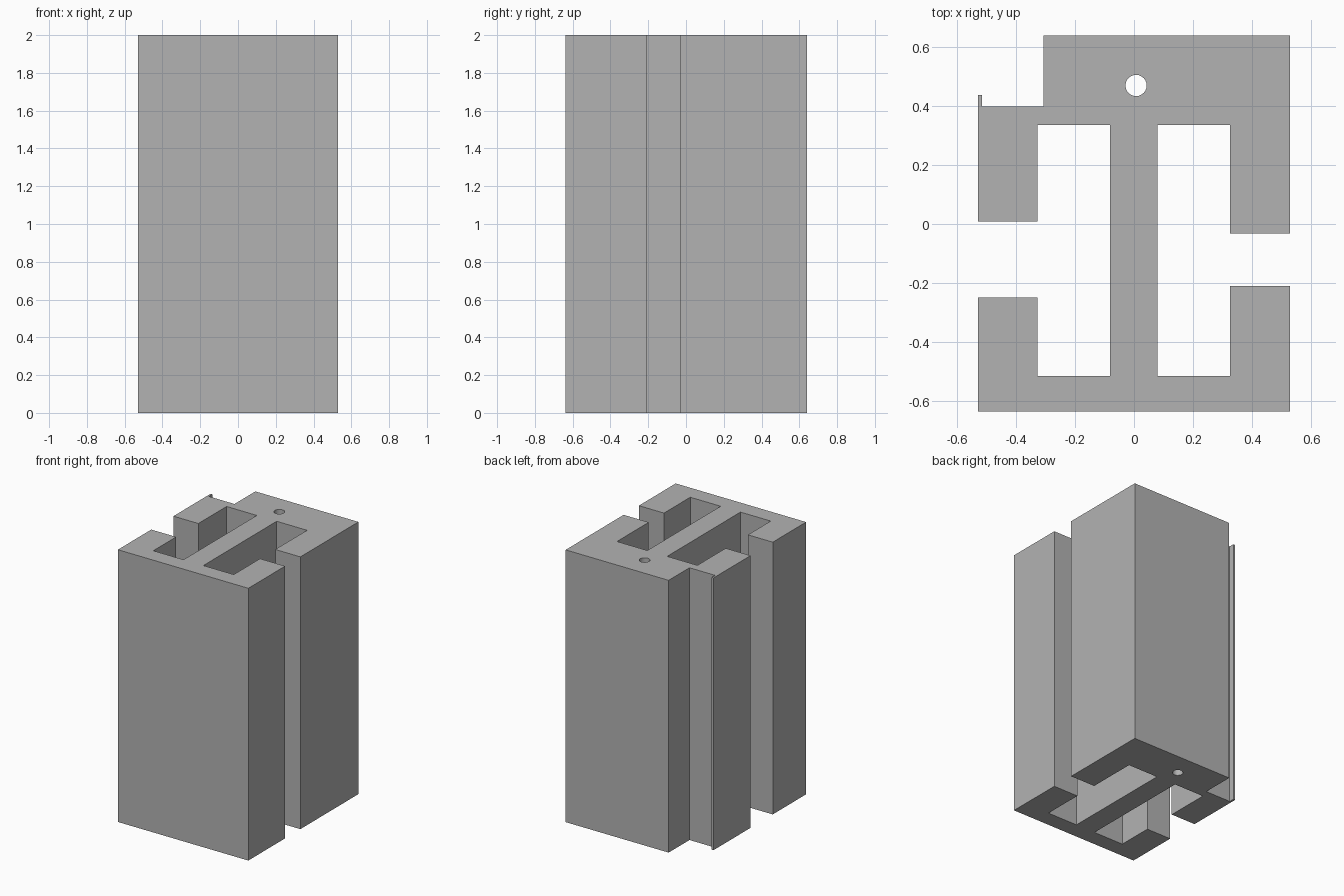
import bpy
import bmesh
from math import cos, sin, tau

cube = bpy.data.objects.get("Cube")
if cube:
    bpy.data.objects.remove(cube, do_unlink=True)

HEIGHT = 2.0

# Material
grey = bpy.data.materials.new("plain grey")
grey.use_nodes = True
colour = (0.45, 0.45, 0.45, 1)
grey.diffuse_color = colour
grey.node_tree.nodes["Principled BSDF"].inputs["Base Color"].default_value = colour

# Cross-section, anticlockwise from the front corner on the -x side
front_edge = [(-0.53, -0.637), (0.53, -0.637)]
plus_x_slot = [(0.53, -0.21), (0.326, -0.21), (0.326, -0.515), (0.079, -0.515),
               (0.079, 0.336), (0.326, 0.336), (0.326, -0.033), (0.53, -0.033)]
back_edge = [(0.53, 0.64), (-0.307, 0.64)]
rebate_and_lip = [(-0.307, 0.398), (-0.515, 0.398), (-0.515, 0.437), (-0.53, 0.437)]
minus_x_slot = [(-0.53, 0.008), (-0.328, 0.008), (-0.328, 0.336), (-0.082, 0.336),
                (-0.082, -0.515), (-0.328, -0.515), (-0.328, -0.25), (-0.53, -0.25)]
outline = front_edge + plus_x_slot + back_edge + rebate_and_lip + minus_x_slot

# Round bore through the thick back block
SIDES = 24
bore = [(0.007 + 0.036 * cos(tau * i / SIDES), 0.47 + 0.036 * sin(tau * i / SIDES))
        for i in range(SIDES)]


def add_loop(bm, points):
    verts = [bm.verts.new((x, y, 0)) for x, y in points]
    return [bm.edges.new((a, b)) for a, b in zip(verts, verts[1:] + verts[:1])]


# Fill the section and extrude it to full height
bm = bmesh.new()
edges = add_loop(bm, outline) + add_loop(bm, bore)
bmesh.ops.triangle_fill(bm, edges=edges, use_beauty=True, use_dissolve=False)
result = bmesh.ops.extrude_face_region(bm, geom=bm.faces[:], use_keep_orig=True)
top = [v for v in result["geom"] if isinstance(v, bmesh.types.BMVert)]
bmesh.ops.translate(bm, verts=top, vec=(0, 0, HEIGHT))
bmesh.ops.recalc_face_normals(bm, faces=bm.faces[:])

mesh = bpy.data.meshes.new("slotted_profile_bar")
bm.to_mesh(mesh)
bm.free()
mesh.materials.append(grey)
bar = bpy.data.objects.new("slotted_profile_bar", mesh)
bpy.context.collection.objects.link(bar)

# Smooth bore, crisp corners
bpy.ops.object.select_all(action="DESELECT")
bar.select_set(True)
bpy.context.view_layer.objects.active = bar
bpy.ops.object.shade_smooth_by_angle()
